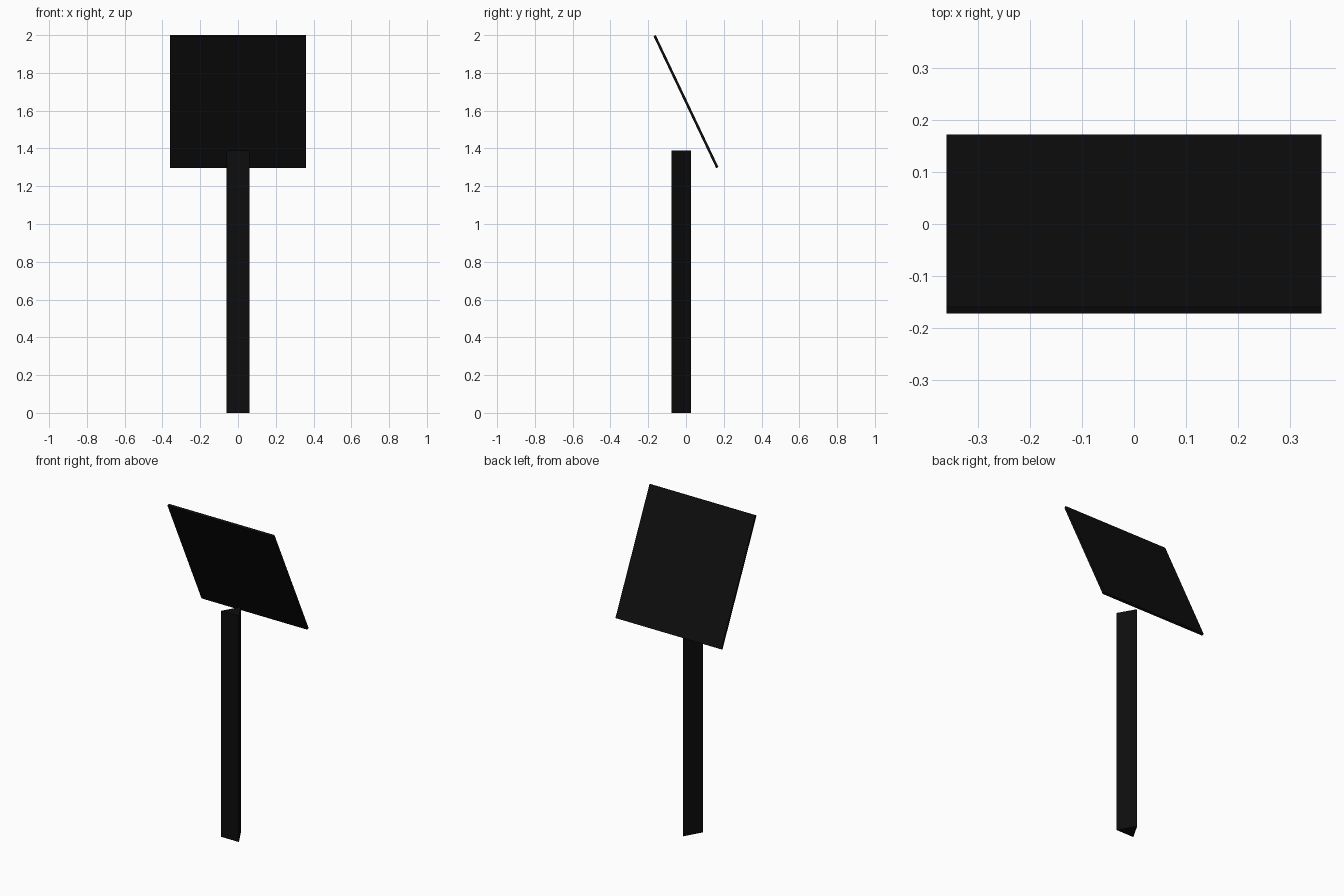
import bpy
from math import radians, sqrt

if "Cube" in bpy.data.objects:
    bpy.data.objects.remove(bpy.data.objects["Cube"])

black = bpy.data.materials.new("black")
black.diffuse_color = (0.004, 0.004, 0.004, 1)
black.use_nodes = True
black.node_tree.nodes["Principled BSDF"].inputs["Base Color"].default_value = black.diffuse_color

# Post: triangular prism with its flat side to the front and an edge at the back
side, height = 0.121, 1.39
radius = side / sqrt(3)
back_edge_y = 0.027
bpy.ops.mesh.primitive_cylinder_add(vertices=3, radius=radius, depth=height,
                                    location=(0, back_edge_y - radius, height / 2))
post = bpy.context.object
post.name = "post"

# Panel: thin board leaning forward at the top
bpy.ops.mesh.primitive_cube_add(size=1, location=(0, 0, 1.6475),
                                rotation=(radians(25.4), 0, 0))
panel = bpy.context.object
panel.name = "tilted_panel"
panel.scale = (0.72, 0.0135, 0.773)
bpy.ops.object.transform_apply(location=False, rotation=False, scale=True)

for part in (post, panel):
    part.data.materials.append(black)
